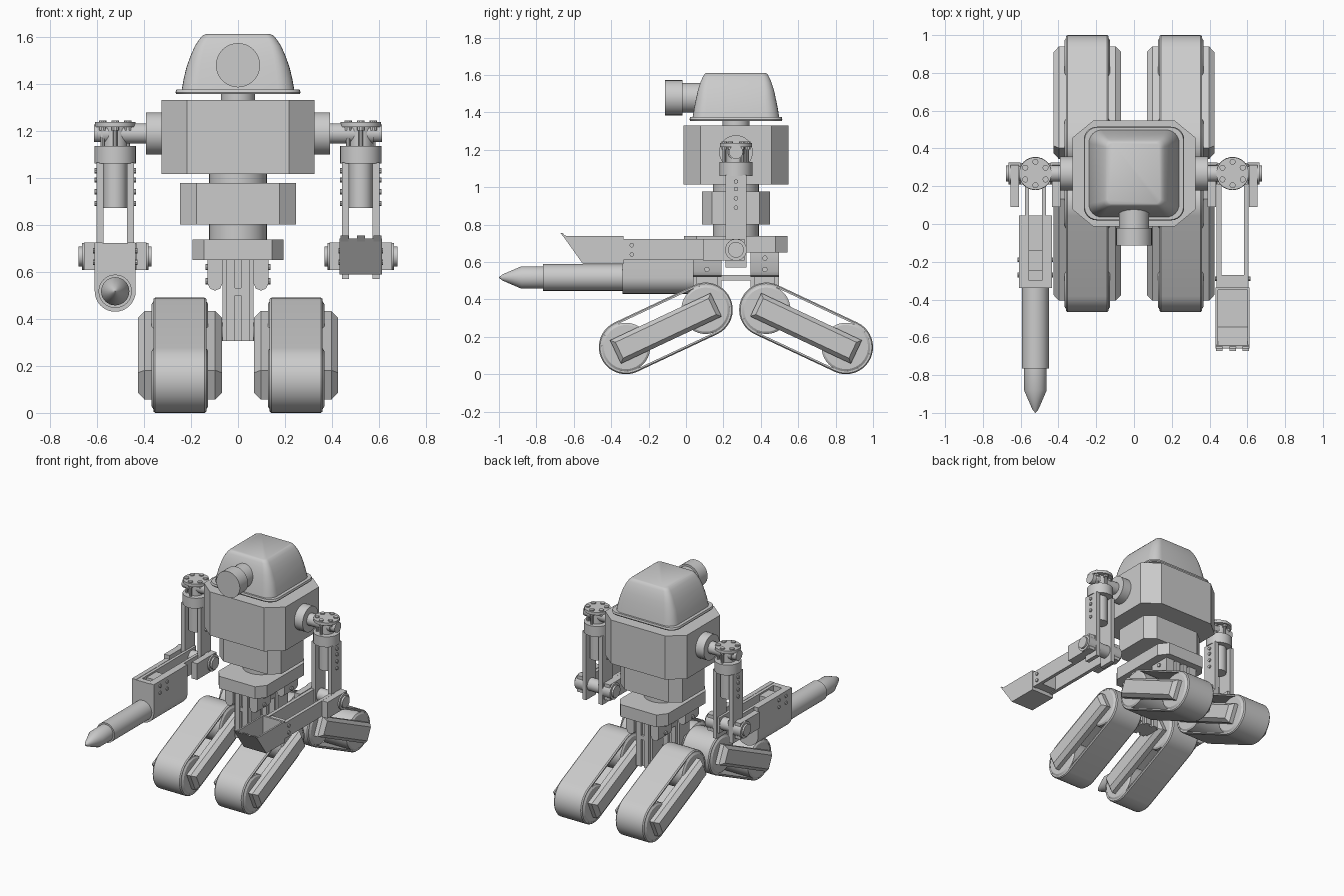
import bpy, bmesh, math
from mathutils import Vector

if "Cube" in bpy.data.objects:
    bpy.data.objects.remove(bpy.data.objects["Cube"])

grey = bpy.data.materials.new("plain grey")
grey.diffuse_color = (0.6, 0.6, 0.6, 1)
grey.use_nodes = True
grey.node_tree.nodes["Principled BSDF"].inputs["Base Color"].default_value = grey.diffuse_color
CY = 0.267          # y of the body axis
AX = 0.522          # x of the arms
PUT = {'x': lambda u, v, w: (w, u, v), 'y': lambda u, v, w: (u, w, v), 'z': lambda u, v, w: (u, v, w)}


def finish(name, bm):
    bmesh.ops.recalc_face_normals(bm, faces=bm.faces)
    me = bpy.data.meshes.new(name)
    bm.to_mesh(me)
    bm.free()
    for p in me.polygons:
        p.use_smooth = True
    me.set_sharp_from_angle(angle=math.radians(30))
    me.materials.append(grey)
    ob = bpy.data.objects.new(name, me)
    bpy.context.collection.objects.link(ob)
    return ob


def loft(name, axis, rings, closed=False):
    """Skin a list of (position, 2D points) along an axis; closed joins last ring to first."""
    bm = bmesh.new()
    rs = [[bm.verts.new(PUT[axis](u, v, w)) for u, v in pts] for w, pts in rings]
    for a, b in zip(rs, rs[1:] + (rs[:1] if closed else [])):
        for i in range(len(a)):
            j = (i + 1) % len(a)
            bm.faces.new((a[i], a[j], b[j], b[i]))
    if not closed:
        bm.faces.new(rs[0])
        bm.faces.new(rs[-1])
    return finish(name, bm)


def prism(name, axis, pts, a, b):
    return loft(name, axis, [(a, pts), (b, pts)])


def box(name, x, y, z):
    return prism(name, 'z', [(x[0], y[0]), (x[1], y[0]), (x[1], y[1]), (x[0], y[1])], *z)


def circle(c, r, n=32):
    return [(c[0] + r * math.cos(2 * math.pi * i / n), c[1] + r * math.sin(2 * math.pi * i / n)) for i in range(n)]


def turned(name, axis, c, steps, n=32):
    """Round part given as (position, radius) steps."""
    return loft(name, axis, [(w, circle(c, r, n)) for w, r in steps])


def octagon(hx, hy, cx, cy):
    q = [(hx, hy - cy), (hx - cx, hy), (-hx + cx, hy), (-hx, hy - cy)]
    return [(x, CY + y) for x, y in q] + [(-x, CY - y) for x, y in q]


def round_rect(hx, hy, r, n=6):
    pts = []
    for k, (sx, sy) in enumerate(((1, 1), (-1, 1), (-1, -1), (1, -1))):
        for i in range(n + 1):
            a = math.pi / 2 * (k + i / n)
            pts.append((sx * (hx - r) + r * math.cos(a), CY + sy * (hy - r) + r * math.sin(a)))
    return pts


# head
loft("head_rim", 'z', [(1.355, round_rect(.262, .245, .07)), (1.362, round_rect(.266, .248, .07)),
                       (1.375, round_rect(.262, .245, .07))])
dome = [(1.37, .24, .232, .07), (1.42, .231, .224, .065), (1.47, .219, .214, .06), (1.52, .201, .203, .05),
        (1.56, .183, .19, .042), (1.59, .163, .177, .034), (1.605, .149, .168, .03), (1.61, .138, .16, .026)]
loft("head_dome", 'z', [(z, round_rect(hx, hy, r)) for z, hx, hy, r in dome])
turned("eye", 'y', (0, 1.478), [(-.113, .094), (-.02, .094), (-.02, .08), (.12, .08)])
turned("neck", 'z', (0, CY), [(1.32, .072), (1.36, .072)])

# body stack
prism("torso", 'z', octagon(.326, .28, .11, .09), 1.015, 1.33)
turned("waist", 'z', (0, CY), [(.73, .123), (1.02, .123)])
prism("belly", 'z', octagon(.246, .182, .07, .055), .8, .978)
prism("pelvis", 'z', octagon(.194, .277, .05, .065), .65, .738)

# hip brackets
box("hip_tie", (-.05, .05), (.04, .494), (.5, .53))
for f in (-1, 1):
    ys = sorted((CY + f * .078, CY + f * .23))
    box("hip_core", (-.02, .02), (ys[0] + .02, ys[1] - .02), (.305, .65))
    for s in (-1, 1):
        box("hip_plate", sorted((s * .012, s * .05)), ys, (.305, .655))
        box("hip_rib", sorted((s * .05, s * .066)), (ys[0] + .02, ys[1] - .02), (.305, .655))
        prism("hip_block", 'y', [(s * .066, .655), (s * .13, .655), (s * .13, .55), (s * .118, .528),
                                 (s * .098, .52), (s * .076, .528), (s * .066, .55)], *ys)
        for z in (.56, .62):
            turned("hip_bolt", 'x', (CY + f * .155, z), [(s * .12, .014), (s * .139, .014)], 10)
    turned("hip_axle", 'x', (CY + f * .162, .345), [(-.25, .04), (.25, .04)], 20)

# tracks
LOW, UP = Vector((.588, .145)), Vector((.162, .345))
d = (UP - LOW).normalized()
nrm = Vector((-d.y, d.x))


def stadium(r, f, n=20):
    a0 = math.atan2(d.y, d.x)
    pts = []
    for c, s in ((UP, -math.pi / 2), (LOW, math.pi / 2)):
        for i in range(n + 1):
            a = a0 + s + math.pi * i / n
            pts.append((CY + f * (c.x + r * math.cos(a)), c.y + r * math.sin(a)))
    return pts


def bar(f, inset):
    mid, h, w = (LOW + UP) / 2, .297 - inset, .069 - inset
    q = [mid + d * (i * h) + nrm * (j * w) for i, j in ((1, 1), (1, -1), (-1, -1), (-1, 1))]
    return [(CY + f * p.x, p.y) for p in q]


for s in (-1, 1):
    for f in (-1, 1):
        X = lambda o: s * (.247 + o)
        loft("track_belt", 'x', [(X(-.105), stadium(.145, f)), (X(.105), stadium(.145, f)),
                                 (X(.113), stadium(.139, f)), (X(.113), stadium(.13, f)),
                                 (X(-.113), stadium(.13, f)), (X(-.113), stadium(.139, f))], True)
        for c in (LOW, UP):
            turned("track_wheel", 'x', (CY + f * c.x, c.y),
                   [(X(-.12), .118), (X(-.112), .13), (X(.112), .13), (X(.12), .118)], 40)
        for o in (-1, 1):
            loft("track_side_bar", 'x', [(X(o * .113), bar(f, 0)), (X(o * .15), bar(f, 0)),
                                         (X(o * .178), bar(f, .022))])

# arms: shoulder, upper arm, elbow
for s in (-1, 1):
    cx = s * AX
    turned("shoulder_mount", 'x', (CY, 1.188), [(s * .32, .09), (s * .392, .09)])
    turned("shoulder_shaft", 'x', (CY, 1.188), [(s * .38, .043), (s * .575, .043), (s * .575, .037), (s * .612, .037)])
    turned("shoulder_disc", 'z', (cx, CY), [(1.215, .086), (1.236, .086)])
    turned("shoulder_collar", 'z', (cx, CY), [(1.06, .088), (1.135, .088)])
    turned("shoulder_pivot", 'z', (cx, CY), [(1.12, .05), (1.225, .05)])
    for k in range(6):
        a = math.radians(60 * k + 30)
        p = (cx + .062 * math.cos(a), CY + .062 * math.sin(a))
        turned("shoulder_bolt", 'z', p, [(1.2, .016), (1.244, .016)], 10)
        if k not in (2, 5):
            turned("shoulder_rod", 'z', p, [(1.12, .009), (1.22, .009)], 8)
    turned("upper_arm_core", 'z', (cx, CY), [(.87, .05), (1.07, .05)], 24)
    for o in (-1, 1):
        box("upper_arm_plate", sorted((cx + o * .05, cx + o * .08)), (CY - .057, CY + .057), (.57, 1.065))
        for z in (.89, .94, .99, 1.03):
            turned("arm_bolt", 'x', (CY, z), [(cx + o * .07, .012), (cx + o * .089, .012)], 10)
        box("elbow_fork", sorted((cx + o * .088, cx + o * .132)), (.09, CY + .045), (.607, .724))
        turned("elbow_cap", 'x', (CY, .665), [(cx + o * .08, .058), (cx + o * .142, .058),
                                              (cx + o * .142, .042), (cx + o * .155, .042)], 24)
    turned("elbow_pin", 'x', (CY, .665), [(cx - .1, .045), (cx + .1, .045)], 24)

# drill arm (x < 0)
cx, cz = -AX, .517
under = [(cx + .087 * math.cos(math.pi * i / 16), cz - .087 * math.sin(math.pi * i / 16)) for i in range(17)]
prism("drill_housing", 'y', [(cx + .087, .63)] + under + [(cx - .087, .63)], -.34, .045)
for o in (-1, 1):
    box("drill_arm_cheek", sorted((cx + o * .055, cx + o * .087)), (-.34, .045), (.61, .724))
    box("drill_arm_plate", sorted((cx + o * .034, cx + o * .055)), (-.33, CY + .05), (.61, .722))
    for y in (-.27, -.19):
        for z in (.64, .69):
            turned("drill_arm_bolt", 'x', (y, z), [(cx + o * .08, .012), (cx + o * .094, .012)], 10)
box("drill_arm_front", (cx - .06, cx + .06), (-.34, -.3), (.6, .722))
box("drill_arm_brace", (cx - .05, cx + .05), (-.25, -.14), (.6, .71))
turned("drill", 'y', (cx, cz), [(-1, .001), (-.982, .016), (-.88, .06), (-.765, .06), (-.765, .071), (-.33, .071)])

# shovel arm (x > 0)
cx = AX
for o in (-1, 1):
    box("shovel_arm_plate", sorted((cx + o * .06, cx + o * .085)), (-.345, CY + .05), (.61, .722))
    prism("shovel_side", 'x', [(-.34, .738), (-.34, .588), (-.55, .588), (-.655, .738)],
          cx + o * .09, cx + o * .078)
    for y, z in ((-.29, .64), (-.29, .69), (.11, .56), (.11, .62)):
        if z > .63:
            turned("shovel_bolt", 'x', (y, z), [(cx + o * .08, .012), (cx + o * .094, .012)], 10)
box("shovel_arm_tie", (cx - .065, cx + .065), (-.34, -.27), (.615, .715))
box("shovel_back", (cx - .09, cx + .09), (-.35, -.335), (.588, .738))
box("shovel_floor", (cx - .09, cx + .09), (-.55, -.335), (.588, .602))
prism("shovel_lip", 'x', [(-.55, .588), (-.545, .602), (-.644, .742), (-.66, .742)], cx - .09, cx + .09)
for o in (-.07, 0, .07):
    prism("shovel_tooth", 'x', [(-.65, .728), (-.637, .73), (-.66, .755), (-.672, .755)], cx + o - .017, cx + o + .017)
